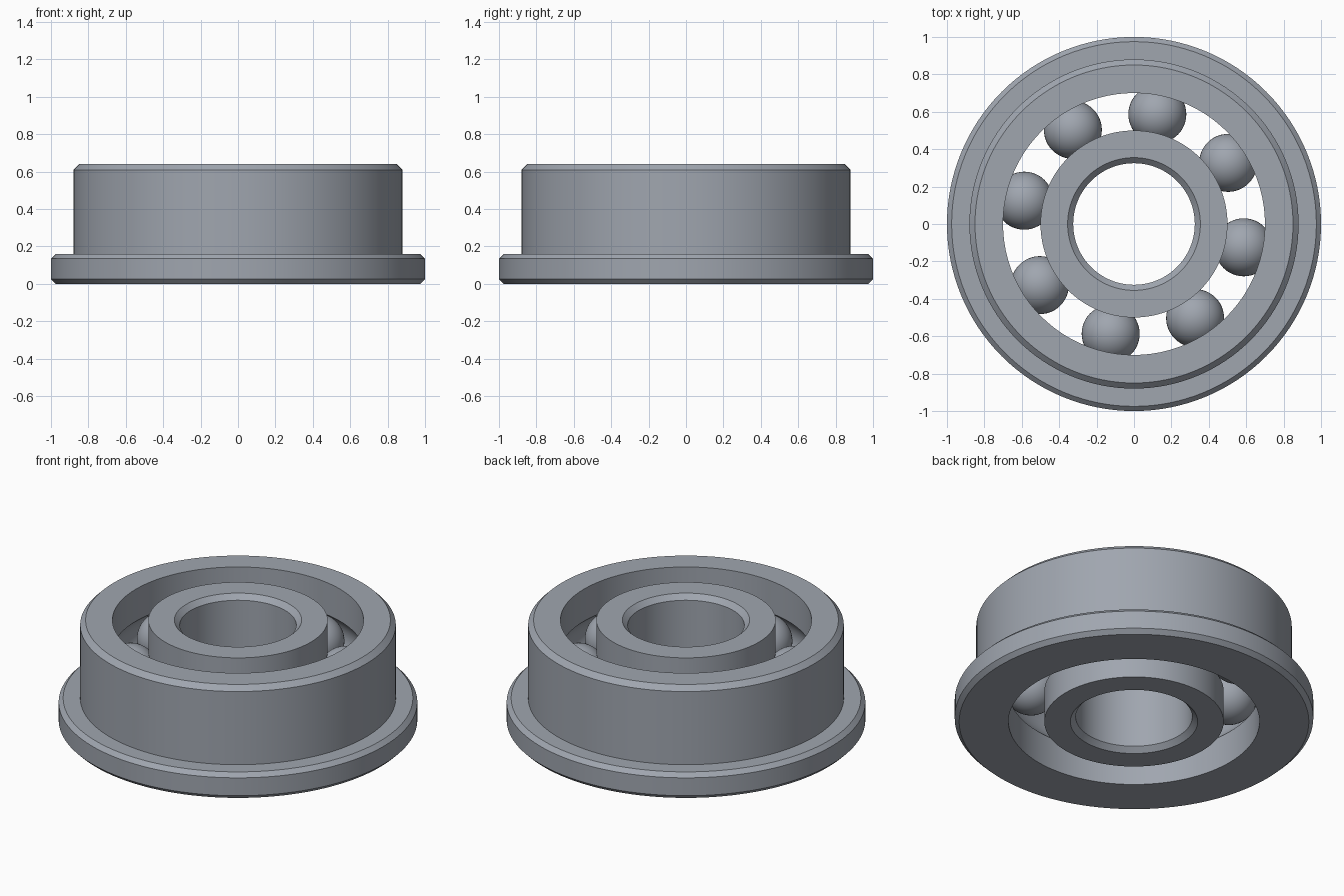
import bpy
import bmesh
import math
from math import sin, cos, pi

cube = bpy.data.objects.get("Cube")
if cube:
    bpy.data.objects.remove(cube, do_unlink=True)

HEIGHT = 0.64
PITCH = 0.6            # radius of the circle through the ball centres
BALL = 0.155
GROOVE = 0.158
MID = HEIGHT / 2

steel = bpy.data.materials.new("steel_grey")
steel.use_nodes = True
colour = (0.35, 0.38, 0.43, 1)
steel.diffuse_color = colour
steel.node_tree.nodes["Principled BSDF"].inputs["Base Color"].default_value = colour


def finish(name, bm):
    """Turn a bmesh into a smooth-shaded steel object."""
    bmesh.ops.recalc_face_normals(bm, faces=bm.faces)
    mesh = bpy.data.meshes.new(name)
    bm.to_mesh(mesh)
    bm.free()
    mesh.materials.append(steel)
    obj = bpy.data.objects.new(name, mesh)
    bpy.context.collection.objects.link(obj)
    bpy.ops.object.select_all(action='DESELECT')
    obj.select_set(True)
    bpy.context.view_layer.objects.active = obj
    bpy.ops.object.shade_smooth_by_angle(angle=math.radians(25))
    return obj


def lathe(name, profile, segments=128):
    """Spin a closed (radius, height) profile about the z axis."""
    bm = bmesh.new()
    verts = [bm.verts.new((r, 0, z)) for r, z in profile]
    edges = [bm.edges.new((v, verts[i - 1])) for i, v in enumerate(verts)]
    bmesh.ops.spin(bm, geom=verts + edges, cent=(0, 0, 0), axis=(0, 0, 1),
                   angle=2 * pi, steps=segments, use_merge=True)
    bmesh.ops.remove_doubles(bm, verts=bm.verts, dist=1e-5)
    return finish(name, bm)


def groove(wall, side, steps=12):
    """Ball track arc cut into a wall; side is 1 outward, -1 inward."""
    half = math.acos(abs(wall - PITCH) / GROOVE)
    angles = [half * (1 - 2 * i / steps) for i in range(steps + 1)]
    return [(PITCH + side * GROOVE * cos(a), MID + GROOVE * sin(a)) for a in angles]


# Outer ring with flange, chamfers and ball track
outer = [(0.7, 0), (0.975, 0), (1, 0.025), (1, 0.135), (0.975, 0.16),
         (0.88, 0.16), (0.88, 0.61), (0.85, HEIGHT), (0.7, HEIGHT)]
lathe("flanged_outer_ring", outer + groove(0.7, 1))

# Inner ring with chamfered bore and ball track
inner = [(0.5, 0), (0.355, 0), (0.325, 0.03), (0.325, HEIGHT - 0.03),
         (0.355, HEIGHT), (0.5, HEIGHT)]
lathe("inner_ring", inner + groove(0.5, -1))

# Balls
for i in range(8):
    angle = math.radians(-12 + 45 * i)
    bm = bmesh.new()
    bmesh.ops.create_uvsphere(bm, u_segments=48, v_segments=24, radius=BALL)
    ball = finish(f"ball_{i + 1}", bm)
    ball.location = (PITCH * cos(angle), PITCH * sin(angle), MID)
